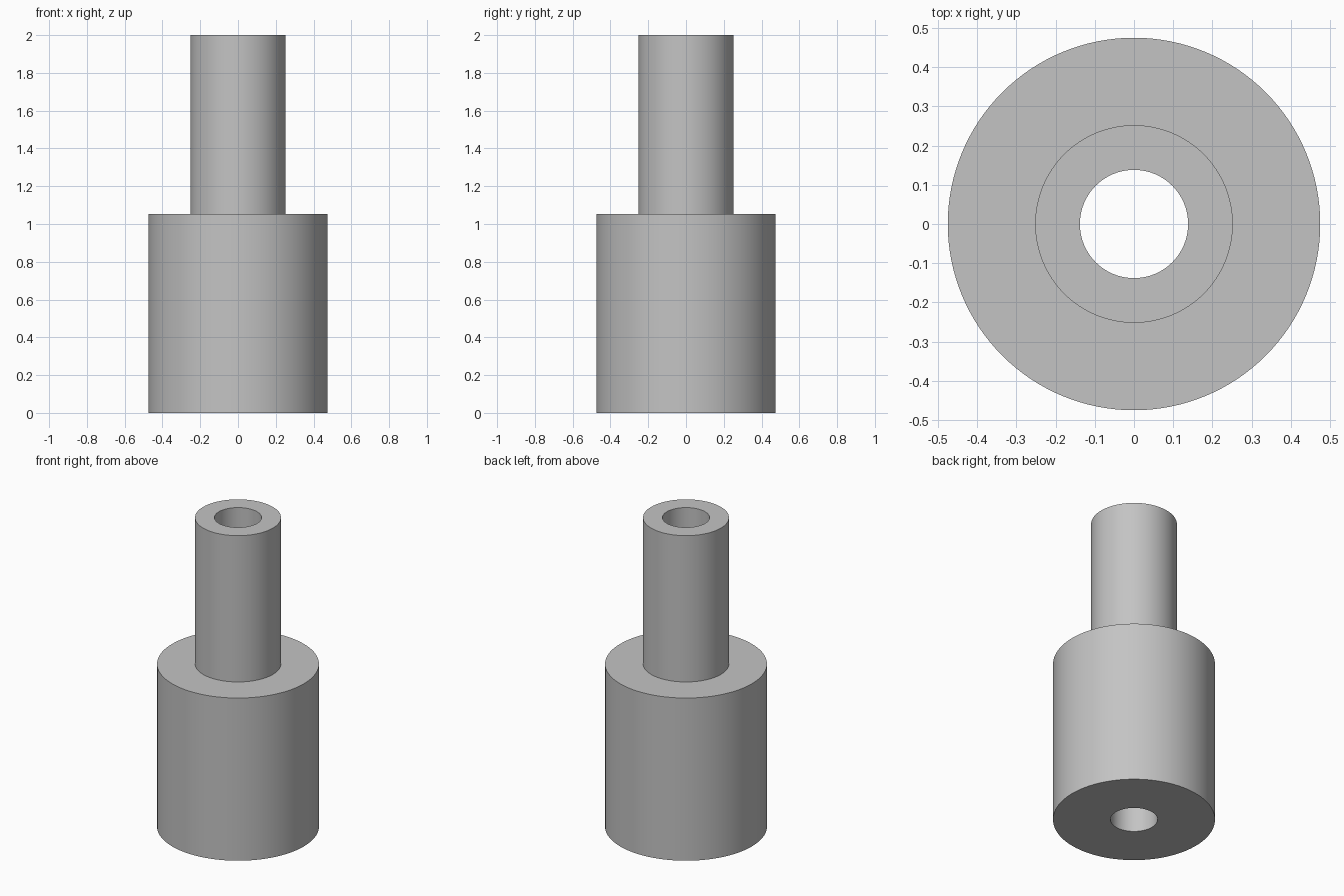
import bpy
import bmesh
import math
from mathutils import Matrix, Vector

cube = bpy.data.objects.get("Cube")
if cube:
    bpy.data.objects.remove(cube, do_unlink=True)

SEGMENTS = 128
BODY_R, NECK_R, BORE_R = 0.475, 0.252, 0.138
SHOULDER_Z, TOP_Z = 1.053, 2.0

# Plain grey finish
grey = bpy.data.materials.new("grey")
grey.use_nodes = True
colour = (0.55, 0.55, 0.55, 1.0)
grey.diffuse_color = colour
grey.node_tree.nodes["Principled BSDF"].inputs["Base Color"].default_value = colour


def lathe(name, profile, material):
    """Revolve a closed (radius, height) profile around the z axis."""
    bm = bmesh.new()
    rings = []
    for i in range(SEGMENTS):
        turn = Matrix.Rotation(2 * math.pi * i / SEGMENTS, 3, "Z")
        rings.append([bm.verts.new(turn @ Vector((r, 0, z))) for r, z in profile])
    count = len(profile)
    for i, ring in enumerate(rings):
        following = rings[(i + 1) % SEGMENTS]
        for j in range(count):
            k = (j + 1) % count
            bm.faces.new((ring[j], following[j], following[k], ring[k]))
    bmesh.ops.recalc_face_normals(bm, faces=bm.faces)
    mesh = bpy.data.meshes.new(name)
    bm.to_mesh(mesh)
    bm.free()
    mesh.materials.append(material)
    obj = bpy.data.objects.new(name, mesh)
    bpy.context.collection.objects.link(obj)
    bpy.ops.object.select_all(action="DESELECT")
    obj.select_set(True)
    bpy.context.view_layer.objects.active = obj
    bpy.ops.object.shade_smooth_by_angle(angle=math.radians(30))
    return obj


# Wide body, narrow neck and a straight bore through both
lathe("stepped_bushing", [
    (BORE_R, 0), (BODY_R, 0), (BODY_R, SHOULDER_Z),
    (NECK_R, SHOULDER_Z), (NECK_R, TOP_Z), (BORE_R, TOP_Z),
], grey)
